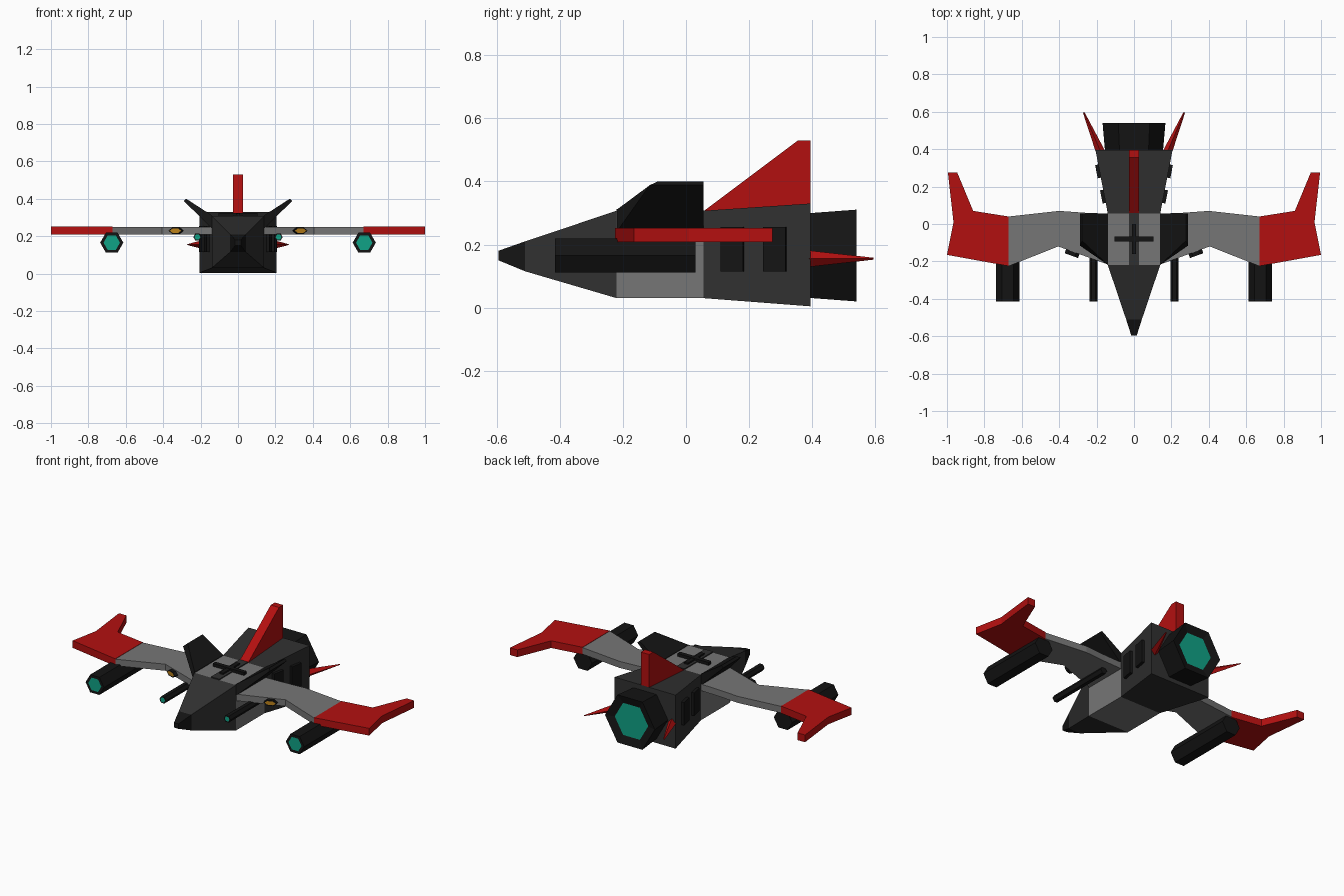
import bpy, bmesh
from math import cos, sin, pi, radians
from mathutils import Matrix, Vector

if "Cube" in bpy.data.objects:
    bpy.data.objects.remove(bpy.data.objects["Cube"])


def material(name, rgb):
    m = bpy.data.materials.new(name)
    m.diffuse_color = (*rgb, 1)
    m.use_nodes = True
    m.node_tree.nodes["Principled BSDF"].inputs["Base Color"].default_value = m.diffuse_color
    return m


GREY = material("grey", (0.18, 0.18, 0.18))
DARK = material("dark_grey", (0.03, 0.03, 0.03))
BLACK = material("black", (0.007, 0.007, 0.007))
RED = material("red", (0.45, 0.005, 0.005))
TEAL = material("teal", (0.005, 0.36, 0.24))
AMBER = material("amber", (0.5, 0.22, 0.01))


def loft(name, rings, mat, mirror=False, glow=None, inset=0, depth=0, matrix=None):
    """Skin rings of points; optionally inset the last cap as a glowing lens."""
    bm = bmesh.new()
    vs = [[bm.verts.new(p) for p in ring] for ring in rings]
    n = len(rings[0])
    for a, b in zip(vs, vs[1:]):
        for i in range(n):
            j = (i + 1) % n
            bm.faces.new((a[i], a[j], b[j], b[i]))
    bm.faces.new(vs[0])
    cap = bm.faces.new(vs[-1])
    bmesh.ops.recalc_face_normals(bm, faces=bm.faces)
    if glow:
        bmesh.ops.inset_region(bm, faces=[cap], thickness=inset, depth=depth)
        cap.material_index = 1
    if matrix:
        bm.transform(matrix)
    me = bpy.data.meshes.new(name)
    bm.to_mesh(me)
    bm.free()
    me.materials.append(mat)
    if glow:
        me.materials.append(glow)
    ob = bpy.data.objects.new(name, me)
    bpy.context.collection.objects.link(ob)
    if mirror:
        ob.modifiers.new("mirror", 'MIRROR')
    return ob


def rect(y, hw, z0, z1):
    return [(-hw, y, z0), (hw, y, z0), (hw, y, z1), (-hw, y, z1)]


def poly(x, y, z, rx, rz, n=6):
    return [(x + rx * cos(2 * pi * i / n), y, z + rz * sin(2 * pi * i / n)) for i in range(n)]


def slab(name, outline, z0, z1, mat):
    return loft(name, [[(x, y, z) for x, y in outline] for z in (z0, z1)], mat, True)


# Fuselage
loft("nose_tip", [rect(-0.595, 0.015, 0.15, 0.18), rect(-0.51, 0.042, 0.115, 0.21)], BLACK)
loft("nose", [rect(-0.51, 0.042, 0.115, 0.21), rect(-0.22, 0.14, 0.03, 0.307)], DARK)
loft("mid_body", [rect(-0.22, 0.14, 0.03, 0.307), rect(0.055, 0.14, 0.03, 0.307)], GREY)
loft("rear_body", [rect(0.055, 0.14, 0.03, 0.307), rect(0.395, 0.206, 0.004, 0.33)], DARK)

# Spine strip and crossbar
loft("spine_strip", [rect(-0.22, 0.028, 0.29, 0.313), rect(0.055, 0.028, 0.29, 0.313)], DARK)
loft("spine_crossbar", [rect(-0.093, 0.105, 0.29, 0.325), rect(-0.067, 0.105, 0.29, 0.325)], BLACK)
loft("spine_bar", [rect(-0.16, 0.012, 0.29, 0.322), rect(0.0, 0.012, 0.29, 0.322)], BLACK)

# Tail fin
fin = [(0.055, 0.305), (0.355, 0.53), (0.395, 0.53), (0.395, 0.325)]
loft("tail_fin", [[(x, y, z) for y, z in fin] for x in (-0.028, 0.028)], RED)

# Wings
slab("inner_wing", [(0.13, -0.22), (0.405, -0.12), (0.67, -0.225), (0.67, 0.04),
                    (0.40, 0.07), (0.26, 0.06), (0.13, 0.055)], 0.21, 0.25, GREY)
slab("wing_tip", [(0.67, -0.225), (1.0, -0.165), (0.965, 0.01), (0.995, 0.275),
                  (0.945, 0.275), (0.86, 0.07), (0.67, 0.04)], 0.208, 0.252, RED)

# Upswept shoulder fins
loft("shoulder_fin", [
    [(0.138, -0.22, 0.24), (0.138, 0.055, 0.24), (0.138, 0.055, 0.31), (0.138, -0.22, 0.31)],
    [(0.29, -0.115, 0.388), (0.29, 0.055, 0.388), (0.277, 0.055, 0.4), (0.277, -0.09, 0.4)],
], BLACK, True)

# Main engine and guns
loft("engine", [poly(0, 0.39, 0.165, 0.155, 0.155), poly(0, 0.54, 0.165, 0.168, 0.168)],
     BLACK, glow=TEAL, inset=0.055, depth=-0.015)
loft("wing_cannon", [poly(0.675, 0.03, 0.165, 0.062, 0.062), poly(0.675, -0.415, 0.165, 0.062, 0.062)],
     BLACK, True, TEAL, 0.018)
loft("inner_gun", [poly(0.217, 0.0, 0.195, 0.022, 0.022), poly(0.217, -0.415, 0.195, 0.022, 0.022)],
     BLACK, True, TEAL, 0.006)

# Leading edge lamps, turned to follow the wing
turn = Matrix.Translation(Vector((0.33, -0.155, 0.229))) @ Matrix.Rotation(radians(20), 4, 'Z')
loft("wing_lamp", [poly(0, 0.03, 0, 0.038, 0.019), poly(0, -0.015, 0, 0.038, 0.019)],
     BLACK, True, AMBER, 0.006, matrix=turn)

# Side vents on the flared rear body
for i, y in enumerate((0.148, 0.283)):
    m = Matrix.Translation(Vector((0.14 + (y - 0.055) * 0.194, y, 0.185))) @ Matrix.Rotation(radians(-11), 4, 'Z')
    loft(f"side_vent_{i + 1}", [[(x, -0.036, z) for x, z in c] for c in [[(-.02, -.07), (.017, -.07), (.017, .07), (-.02, .07)]]] +
         [[(x, 0.036, z) for x, z in [(-.02, -.07), (.017, -.07), (.017, .07), (-.02, .07)]]],
         BLACK, True, matrix=m)

# Rear spikes
loft("rear_spike", [poly(0.18, 0.39, 0.155, 0.026, 0.026, 4), poly(0.268, 0.595, 0.155, 0.005, 0.003, 4)], RED, True)
